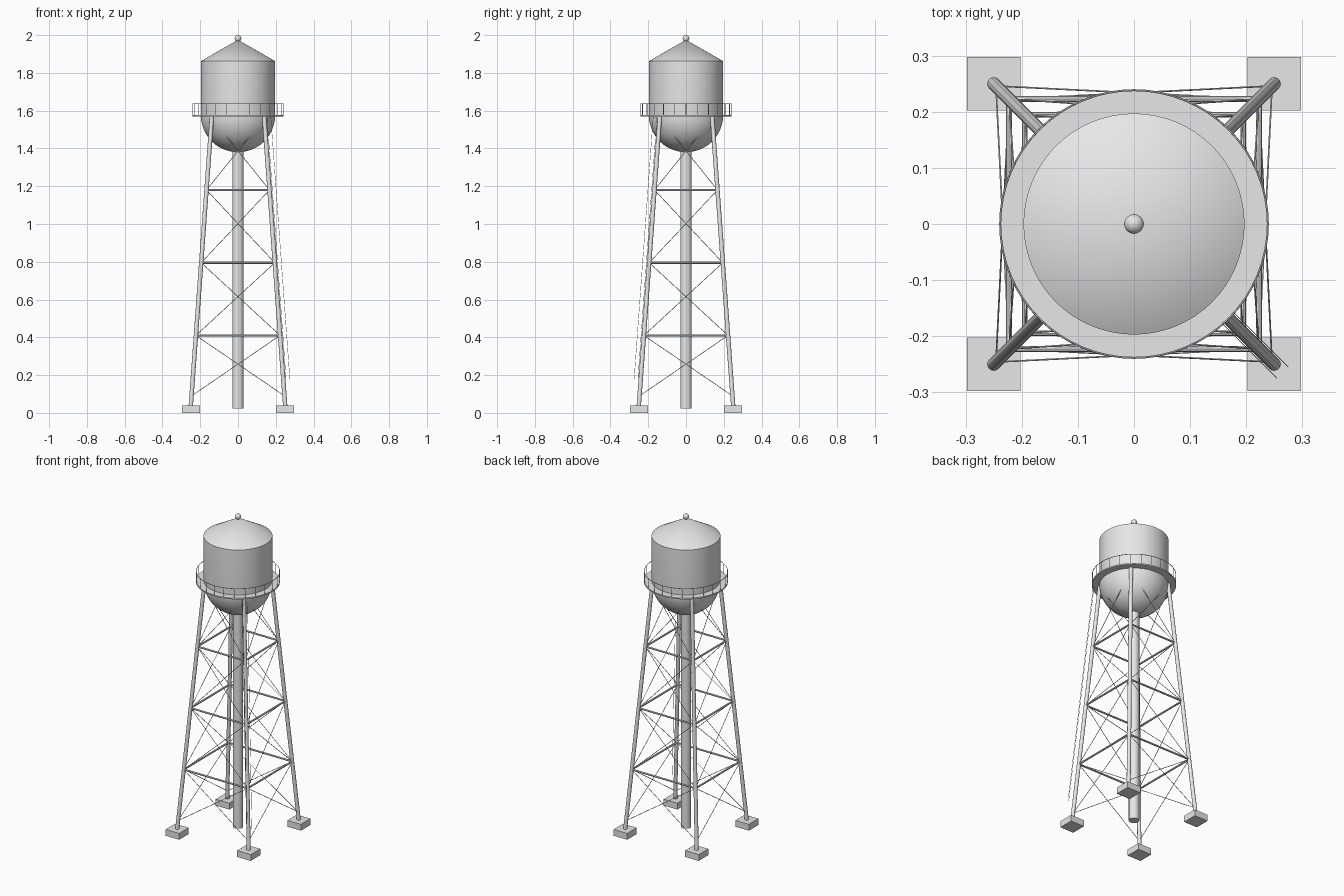
import bpy, bmesh, math
from mathutils import Vector

if "Cube" in bpy.data.objects:
    bpy.data.objects.remove(bpy.data.objects["Cube"])

steel = bpy.data.materials.new("grey steel")
steel.diffuse_color = (0.8, 0.8, 0.8, 1)
steel.use_nodes = True
steel.node_tree.nodes["Principled BSDF"].inputs["Base Color"].default_value = steel.diffuse_color


def finish(name, bm, smooth=True):
    bmesh.ops.recalc_face_normals(bm, faces=bm.faces)
    me = bpy.data.meshes.new(name)
    bm.to_mesh(me)
    bm.free()
    me.materials.append(steel)
    ob = bpy.data.objects.new(name, me)
    bpy.context.collection.objects.link(ob)
    if smooth:
        bpy.ops.object.select_all(action='DESELECT')
        ob.select_set(True)
        bpy.context.view_layer.objects.active = ob
        bpy.ops.object.shade_smooth_by_angle(angle=math.radians(35))
    return ob


def rods(name, segments, radius, sides):
    """Straight round bars between pairs of points, joined in one object."""
    bm = bmesh.new()
    for a, b in segments:
        a, b = Vector(a), Vector(b)
        d = b - a
        r = bmesh.ops.create_cone(bm, cap_ends=True, segments=sides, radius1=radius,
                                  radius2=radius, depth=d.length)
        m = d.to_track_quat('Z', 'Y').to_matrix().to_4x4()
        m.translation = (a + b) / 2
        bmesh.ops.transform(bm, matrix=m, verts=r["verts"])
    return finish(name, bm)


def lathe(name, profile, steps, closed=False):
    """Spin an (r, z) profile about the vertical axis."""
    bm = bmesh.new()
    vs = [bm.verts.new((r, 0, z)) for r, z in profile]
    pairs = list(zip(vs, vs[1:])) + ([(vs[-1], vs[0])] if closed else [])
    es = [bm.edges.new(p) for p in pairs]
    bmesh.ops.spin(bm, geom=vs + es, cent=(0, 0, 0), axis=(0, 0, 1),
                   angle=math.tau, steps=steps)
    bmesh.ops.remove_doubles(bm, verts=bm.verts, dist=1e-5)
    return finish(name, bm)


CORNERS = [(1, 1), (-1, 1), (-1, -1), (1, -1)]
Z0, Z1 = 0.035, 1.575


def leg_offset(z):
    return 0.25 + (0.138 - 0.25) * (z - Z0) / (Z1 - Z0)


def leg_point(c, z, out=0.0):
    k = leg_offset(z) + out
    return (c[0] * k, c[1] * k, z)


# tank: round bottom, straight wall, conical roof
R, WALL = 0.197, 1.577
bowl = [(R * math.sin(t), WALL - R * math.cos(t))
        for t in (i * math.pi / 24 for i in range(13))]
lathe("tank", bowl + [(R, 1.862), (0, 1.975)], 64)

# roof ball
bm = bmesh.new()
bmesh.ops.create_uvsphere(bm, u_segments=20, v_segments=12, radius=0.0175)
bmesh.ops.translate(bm, verts=bm.verts, vec=(0, 0, 1.9825))
finish("roof_ball", bm)

# walkway with railing
lathe("walkway", [(0.19, 1.570), (0.24, 1.570), (0.24, 1.578), (0.19, 1.578)], 64, True)
lathe("handrail", [(0.2385 + 0.0018 * math.cos(a), 1.637 + 0.0018 * math.sin(a))
                   for a in (i * math.tau / 6 for i in range(6))], 64, True)
ring = [(0.2385 * math.cos(a), 0.2385 * math.sin(a))
        for a in (i * math.tau / 24 for i in range(24))]
rods("railing_posts", [((x, y, 1.575), (x, y, 1.637)) for x, y in ring], 0.0015, 6)

# central riser pipe
rods("riser_pipe", [((0, 0, 0.024), (0, 0, 1.42))], 0.03, 24)

# legs and footings
rods("legs", [(leg_point(c, Z0), leg_point(c, Z1)) for c in CORNERS], 0.0115, 16)
bm = bmesh.new()
for cx, cy in CORNERS:
    r = bmesh.ops.create_cube(bm, size=1)
    bmesh.ops.scale(bm, verts=r["verts"], vec=(0.095, 0.095, 0.04))
    bmesh.ops.translate(bm, verts=r["verts"], vec=(cx * 0.25, cy * 0.25, 0.02))
finish("footings", bm, smooth=False)

# horizontal struts and crossed tie rods on each side
levels = [0.09, 0.41, 0.795, 1.18, 1.56]
sides = list(zip(CORNERS, CORNERS[1:] + CORNERS[:1]))
rods("struts", [(leg_point(a, z), leg_point(b, z))
                for z in levels[1:4] for a, b in sides], 0.0055, 10)
ties = []
for lo, hi in zip(levels, levels[1:]):
    for a, b in sides:
        ties += [(leg_point(a, lo), leg_point(b, hi)), (leg_point(b, lo), leg_point(a, hi))]
rods("tie_rods", ties, 0.0017, 6)

# ladder rails along the front right leg
rails = []
for s in (-0.01, 0.01):
    ends = [Vector(leg_point((1, -1), z, 0.025)) + Vector((s, s, 0)) for z in (0.18, 1.57)]
    rails.append(ends)
rods("ladder_rails", rails, 0.001, 6)
